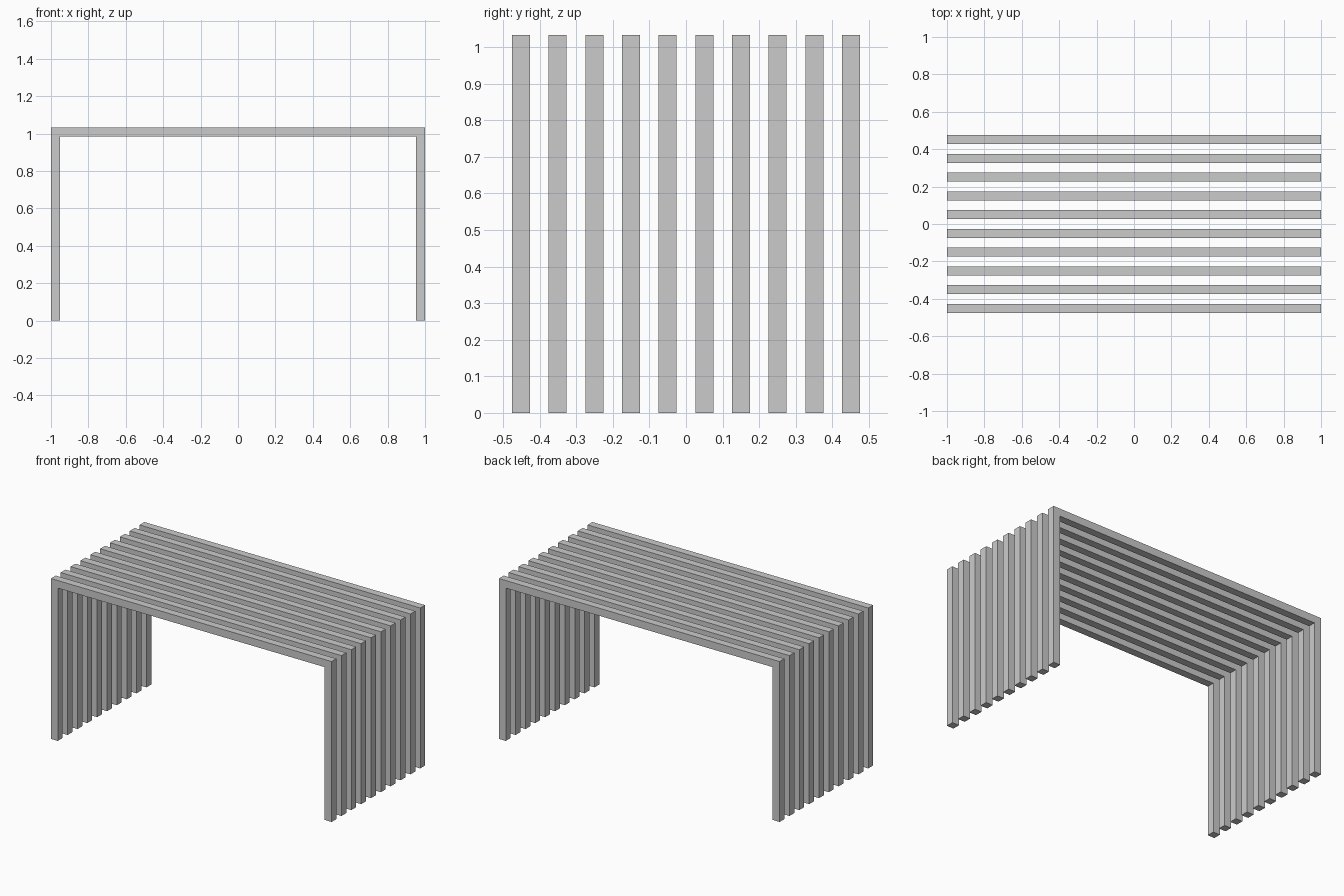
import bpy, bmesh

if "Cube" in bpy.data.objects:
    bpy.data.objects.remove(bpy.data.objects["Cube"])

HALF_X, HEIGHT, T = 1.0, 1.033, 0.049   # half length, height, slat thickness
PITCH, COUNT = 0.1003, 10               # slat spacing and number


def slat_frame(name, y):
    """One continuous leg-top-leg frame: U profile extruded along y."""
    inner, under = HALF_X - T, HEIGHT - T
    profile = [(-HALF_X, 0), (-inner, 0), (-inner, under), (inner, under),
               (inner, 0), (HALF_X, 0), (HALF_X, HEIGHT), (-HALF_X, HEIGHT)]
    bm = bmesh.new()
    face = bm.faces.new([bm.verts.new((x, -T / 2, z)) for x, z in profile])
    ext = bmesh.ops.extrude_face_region(bm, geom=[face])
    verts = [g for g in ext["geom"] if isinstance(g, bmesh.types.BMVert)]
    bmesh.ops.translate(bm, verts=verts, vec=(0, T, 0))
    bmesh.ops.recalc_face_normals(bm, faces=bm.faces)
    mesh = bpy.data.meshes.new(name)
    bm.to_mesh(mesh)
    bm.free()
    obj = bpy.data.objects.new(name, mesh)
    obj.location.y = y
    bpy.context.collection.objects.link(obj)


# Row of identical slat frames, front to back
for i in range(COUNT):
    slat_frame(f"slat_frame_{i + 1}", (i - (COUNT - 1) / 2) * PITCH)
